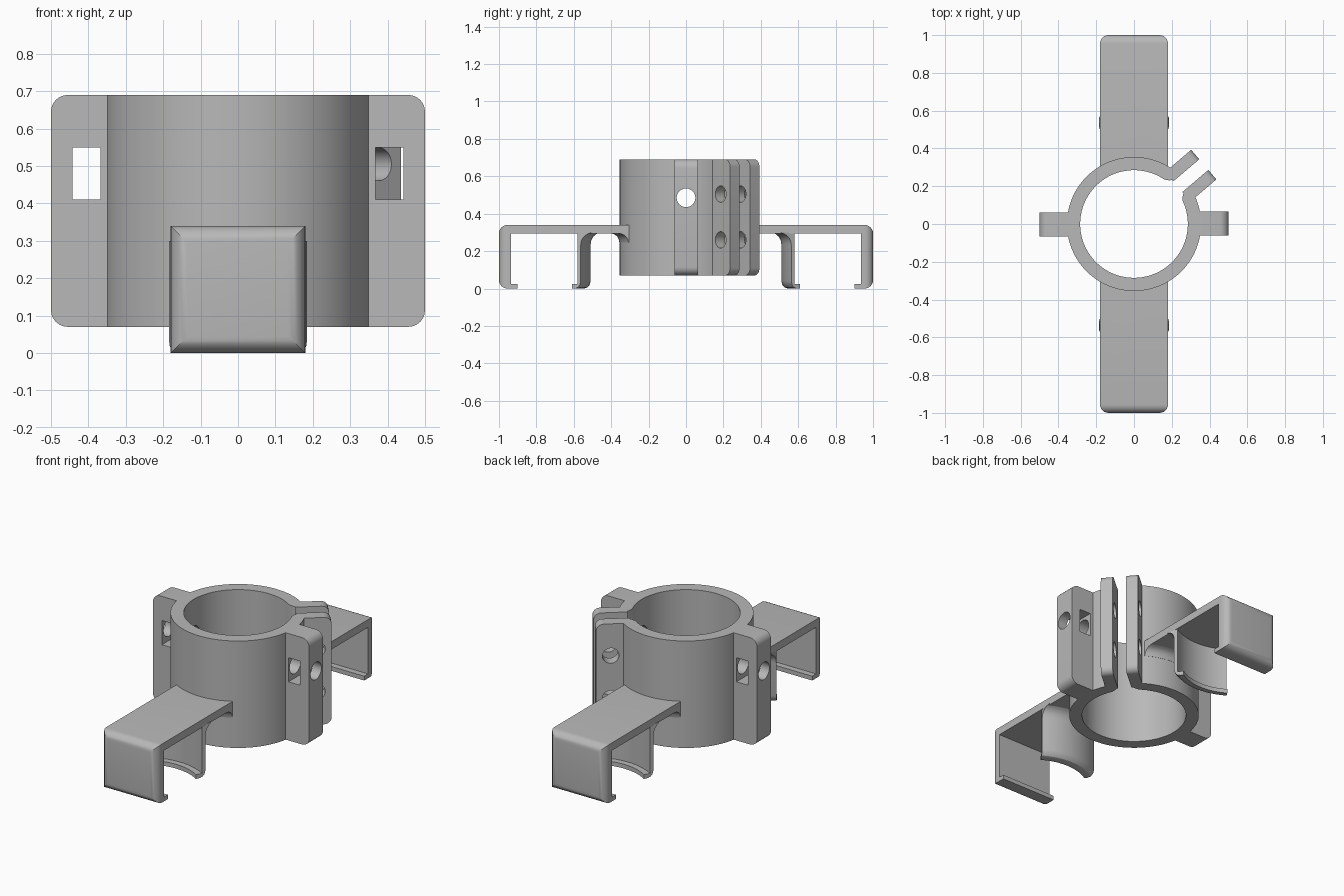
import bpy, bmesh, math
from mathutils import Matrix, Vector

if "Cube" in bpy.data.objects:
    bpy.data.objects.remove(bpy.data.objects["Cube"], do_unlink=True)

grey = bpy.data.materials.new("plain grey")
grey.use_nodes = True
grey.diffuse_color = (0.48, 0.48, 0.48, 1)
grey.node_tree.nodes["Principled BSDF"].inputs["Base Color"].default_value = (0.48, 0.48, 0.48, 1)

BOTTOM, TOP = 0.07, 0.69
OUTER, INNER = 0.355, 0.285
GAP = math.radians(40.4)
ARM = 0.18


def finish(bm, name):
    bmesh.ops.recalc_face_normals(bm, faces=bm.faces)
    mesh = bpy.data.meshes.new(name)
    bm.to_mesh(mesh)
    bm.free()
    mesh.materials.append(grey)
    obj = bpy.data.objects.new(name, mesh)
    bpy.context.collection.objects.link(obj)
    return obj


def box(name, lo, hi, rounded=None, radius=0.045):
    """Box between two corners; edges whose ends all pass the rule are rounded."""
    lo, hi = Vector(lo), Vector(hi)
    bm = bmesh.new()
    bmesh.ops.create_cube(bm, size=1)
    for v in bm.verts:
        v.co = (lo + hi) / 2 + v.co * (hi - lo)
    if rounded:
        edges = [e for e in bm.edges if rounded(*[v.co for v in e.verts])]
        bmesh.ops.bevel(bm, geom=edges, offset=radius, segments=6, profile=0.5, affect='EDGES')
    return finish(bm, name)


def rod(name, centre, radius, length, axis):
    bm = bmesh.new()
    turn = Vector(axis).to_track_quat('Z', 'Y').to_matrix().to_4x4()
    bmesh.ops.create_cone(bm, cap_ends=True, segments=48, radius1=radius, radius2=radius,
                          depth=length, matrix=Matrix.Translation(centre) @ turn)
    return finish(bm, name)


def prism(name, outline, direction):
    """Flat outline extruded along a direction."""
    bm = bmesh.new()
    face = bm.faces.new([bm.verts.new(p) for p in outline])
    made = bmesh.ops.extrude_face_region(bm, geom=[face])["geom"]
    bmesh.ops.translate(bm, vec=direction, verts=[g for g in made if isinstance(g, bmesh.types.BMVert)])
    return finish(bm, name)


def arc_sweep(name, section, centre_y, facing, half_width, max_angle, steps=20):
    """Sweep an (r, z) section round a vertical axis, kept within a half width."""
    bm = bmesh.new()
    rings = []
    for i in range(steps + 1):
        t = 2 * i / steps - 1
        ring = []
        for r, z in section:
            a = t * min(math.asin(half_width / r), max_angle)
            ring.append(bm.verts.new((r * math.sin(a), centre_y + facing * r * math.cos(a), z)))
        rings.append(ring)
    n = len(section)
    for a, b in zip(rings, rings[1:]):
        for j in range(n):
            bm.faces.new((a[j], a[(j + 1) % n], b[(j + 1) % n], b[j]))
    bm.faces.new(rings[0])
    bm.faces.new(rings[-1])
    return finish(bm, name)


def cut(obj, *cutters):
    bpy.context.view_layer.objects.active = obj
    for c in cutters:
        c.hide_render = True
        m = obj.modifiers.new("cut", 'BOOLEAN')
        m.operation, m.solver, m.object = 'DIFFERENCE', 'EXACT', c
        bpy.ops.object.modifier_apply(modifier=m.name)


def discard(*objs):
    for o in objs:
        bpy.data.objects.remove(o, do_unlink=True)


def rotated_copy(obj, name):
    other = obj.copy()
    other.data = obj.data.copy()
    other.data.transform(Matrix.Rotation(math.pi, 4, 'Z'))
    other.name = name
    bpy.context.collection.objects.link(other)
    return other


parts = []
turn = Matrix.Rotation(GAP, 4, 'Z')

# Split collar with rounded lips beside the gap
start_out, start_in = math.asin(0.06 / OUTER), math.asin(0.075 / INNER)
N = 48
half = [(0.325, 0.04), (0.308, 0.043), (0.292, 0.055)]
for k in range(N + 1):
    a = start_in + (math.pi - start_in) * k / N
    half.append((INNER * math.cos(a), INNER * math.sin(a)))
inner_side = half + [(x, -y) for x, y in reversed(half[:-1])]
outer_side = []
for k in range(2 * N + 1):
    a = -start_out - (2 * math.pi - 2 * start_out) * k / (2 * N)
    outer_side.append((OUTER * math.cos(a), OUTER * math.sin(a)))
outline = [turn @ Vector((x, y, BOTTOM)) for x, y in inner_side + outer_side]
collar = prism("collar", outline, (0, 0, TOP - BOTTOM))
cross_hole = rod("cross_hole_cutter", (0, 0, 0.485), 0.05, 1.2, (1, 0, 0))
cut(collar, cross_hole)
parts.append(collar)

# Clamp ears with two bolt holes
bolts = [rod("bolt_cutter", (0.407, 0, z), 0.044, 0.4, (0, 1, 0)) for z in (0.26, 0.505)]
for name, lo, hi in (("clamp_ear_back", 0.037, 0.103), ("clamp_ear_side", -0.103, -0.037)):
    ear = box(name, (0.305, lo, BOTTOM), (0.485, hi, TOP),
              lambda a, b: min(a.x, b.x) > 0.48 and abs(a.z - b.z) < 0.01, 0.04)
    cut(ear, *bolts)
    ear.data.transform(turn)
    parts.append(ear)
discard(*bolts)

# Side tabs with a window and a cross hole
tab = box("left_tab", (0.33, -0.062, BOTTOM), (0.5, 0.065, TOP),
          lambda a, b: min(a.x, b.x) > 0.49 and abs(a.z - b.z) < 0.01)
window = box("window_cutter", (0.367, -0.2, 0.41), (0.442, 0.2, 0.55))
cut(tab, cross_hole, window)
parts += [tab, rotated_copy(tab, "right_tab")]
discard(cross_hole, window)

# Arm with its hooked outer leg
arm = box("front_arm", (-ARM, -1, 0), (ARM, -0.25, 0.34), lambda a, b: max(a.y, b.y) < -0.99)
hollow = prism("hollow_cutter", [(-0.5, y, z) for y, z in (
    (-0.935, 0.025), (-0.9, 0.025), (-0.9, -0.1), (-0.1, -0.1), (-0.1, 0.295), (-0.935, 0.295))], (1, 0, 0))
bore = rod("bore_cutter", (0, 0, 0.3), 0.325, 1, (0, 0, 1))
cut(arm, hollow, bore)
discard(hollow, bore)

# Curved inner leg with hook, and the blend under the arm at the collar
leg = arc_sweep("front_inner_leg", [
    (0.35, 0.04), (0.345, 0.02), (0.333, 0.006), (0.315, 0), (0.295, 0), (0.295, 0.025),
    (0.33, 0.025), (0.33, 0.3), (0.4, 0.3), (0.38, 0.291), (0.362, 0.275), (0.353, 0.255),
    (0.35, 0.235)], -0.86, 1, 0.185, math.radians(32))
blend = arc_sweep("front_arm_blend", [
    (0.345, 0.3), (0.345, 0.245), (0.356, 0.245), (0.36, 0.265), (0.37, 0.281), (0.385, 0.291),
    (0.405, 0.296)], 0, -1, ARM, math.pi / 4)
for o in (arm, leg, blend):
    parts += [o, rotated_copy(o, o.name.replace("front", "back"))]

# Smooth curves, keep edges crisp
bpy.ops.object.select_all(action='DESELECT')
for o in parts:
    o.select_set(True)
bpy.context.view_layer.objects.active = collar
bpy.ops.object.shade_smooth_by_angle(angle=math.radians(30))
